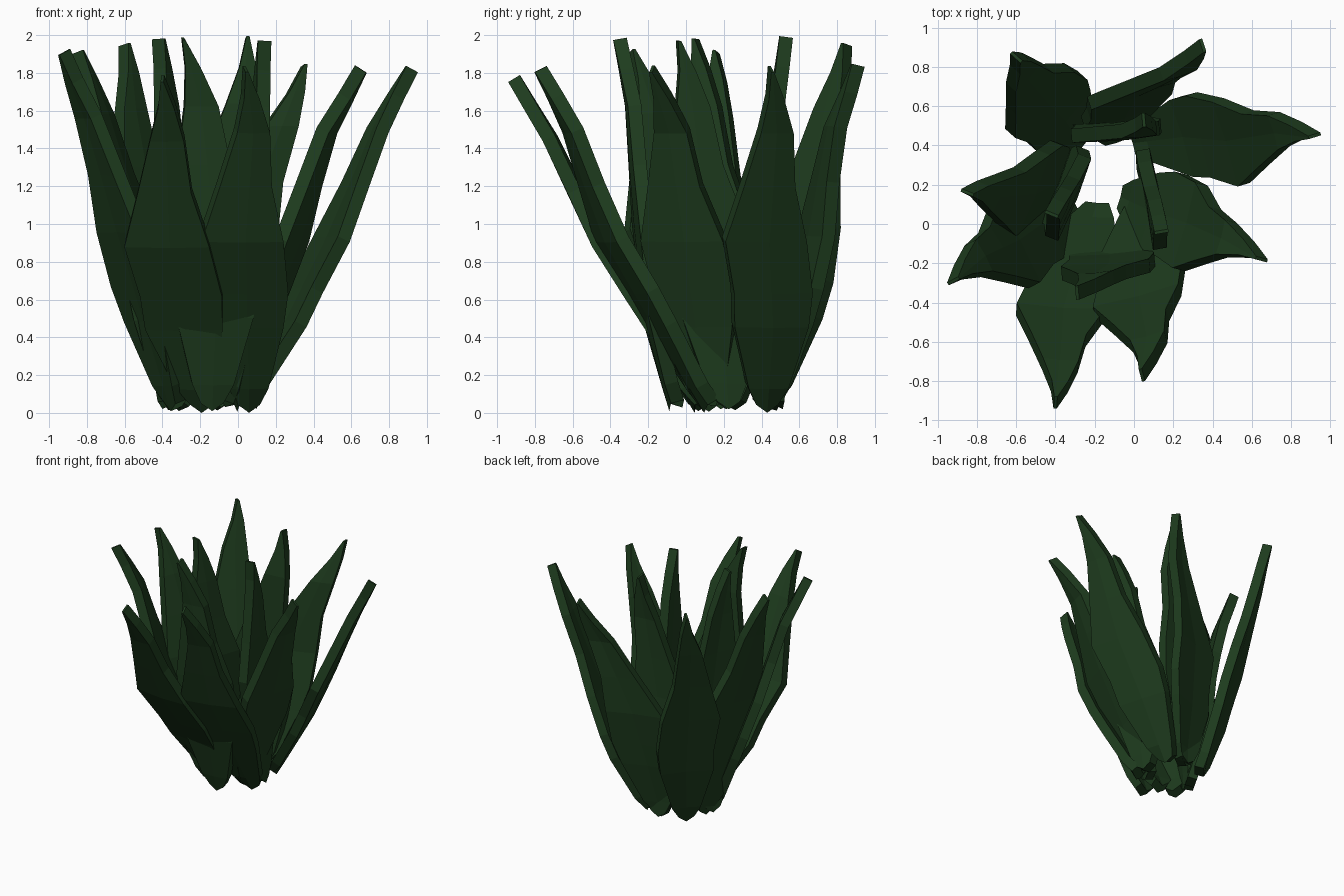
import bpy, bmesh, math
from mathutils import Vector

if "Cube" in bpy.data.objects:
    bpy.data.objects.remove(bpy.data.objects["Cube"])

green = bpy.data.materials.new("leaf_green")
green.diffuse_color = (0.013, 0.045, 0.013, 1)
green.use_nodes = True
green.node_tree.nodes["Principled BSDF"].inputs["Base Color"].default_value = green.diffuse_color

# Shared leaf outline: height fraction, left half-width, right half-width
OUTLINE = [(0, .06, .06), (.07, .11, .11), (.25, .21, .2), (.35, .205, .23),
           (.5, .24, .21), (.66, .16, .125), (.82, .085, .095), (.92, .03, .055),
           (1, .008, .008)]
KEYS = [0, .25, .5, .82, 1]
HALF_THICK = .036


def spine_at(pts, top, f):
    """Point on the leaf centre line at height fraction f."""
    for i in range(4):
        if f <= KEYS[i + 1]:
            break
    t = (f - KEYS[i]) / (KEYS[i + 1] - KEYS[i])
    a, b = Vector(pts[i]), Vector(pts[i + 1])
    p = a.lerp(b, t)
    return Vector((p.x, p.y, .02 + f * (top - .02)))


def leaf(name, pts, top, angle):
    """Thick blade lofted along a spine; angle = direction of its width."""
    w = Vector((math.cos(math.radians(angle)), math.sin(math.radians(angle)), 0))
    bm = bmesh.new()
    rings = []
    for f, left, right in OUTLINE:
        p = spine_at(pts, top, f)
        tan = spine_at(pts, top, min(1, f + .08)) - spine_at(pts, top, max(0, f - .08))
        n = w.cross(tan).normalized()
        up = Vector((0, 0, .04 if f == 0 else 0))
        keel = n * .01 * min(1, left / .15)
        h = n * HALF_THICK
        ring = [p - w * left + up - h, p - h + keel, p + w * right + up - h,
                p + w * right + up + h, p + h + keel, p - w * left + up + h]
        rings.append([bm.verts.new((c.x, c.y, max(0, c.z))) for c in ring])
    for a, b in zip(rings, rings[1:]):
        for i in range(6):
            j = (i + 1) % 6
            bm.faces.new((a[i], a[j], b[j], b[i]))
    bm.faces.new(rings[0])
    bm.faces.new(rings[-1])
    bmesh.ops.recalc_face_normals(bm, faces=bm.faces)
    me = bpy.data.meshes.new(name)
    bm.to_mesh(me)
    bm.free()
    me.materials.append(green)
    ob = bpy.data.objects.new(name, me)
    bpy.context.collection.objects.link(ob)


# Outer leaves, leaning out from inside the clump
leaf("outer_leaf_right_back", [(.02, .42), (.27, .45), (.49, .43), (.74, .47), (.92, .45)], 1.82, 107)
leaf("outer_leaf_right", [(-.04, .13), (.11, .06), (.29, 0), (.47, -.08), (.65, -.18)], 1.82, 75)
leaf("outer_leaf_front_right", [(.05, .13), (.04, -.13), (.03, -.39), (.07, -.6), (.04, -.77)], 1.82, 15)
leaf("outer_leaf_front_left", [(-.19, .08), (-.28, -.17), (-.36, -.45), (-.38, -.72), (-.4, -.91)], 1.77, -4)
leaf("outer_leaf_left_front", [(-.33, .08), (-.48, 0), (-.62, -.1), (-.79, -.18), (-.92, -.29)], 1.91, 118)
leaf("outer_leaf_left", [(-.34, .25), (-.44, .22), (-.54, .17), (-.72, .15), (-.85, .16)], 1.91, 68)
leaf("outer_leaf_back_left", [(-.29, .42), (-.38, .55), (-.47, .64), (-.57, .76), (-.6, .85)], 1.95, 48)
leaf("outer_leaf_back_right", [(-.1, .45), (-.06, .58), (.0, .69), (.22, .79), (.35, .91)], 1.84, 18)

# Inner upright leaves, whose bases poke out between the outer ones
leaf("inner_leaf_front", [(-.14, -.05), (-.12, -.18), (-.13, -.23), (-.2, -.28), (-.29, -.35)], 1.98, 5)
leaf("inner_leaf_back", [(-.1, .48), (-.1, .49), (-.08, .47), (.02, .48), (.05, .53)], 1.99, 5)
leaf("inner_leaf_right", [(.06, .22), (.08, .18), (.09, .11), (.12, .03), (.14, -.04)], 1.97, 100)
leaf("inner_leaf_left", [(-.37, .2), (-.36, .19), (-.33, .15), (-.38, .09), (-.42, .05)], 1.98, 68)
